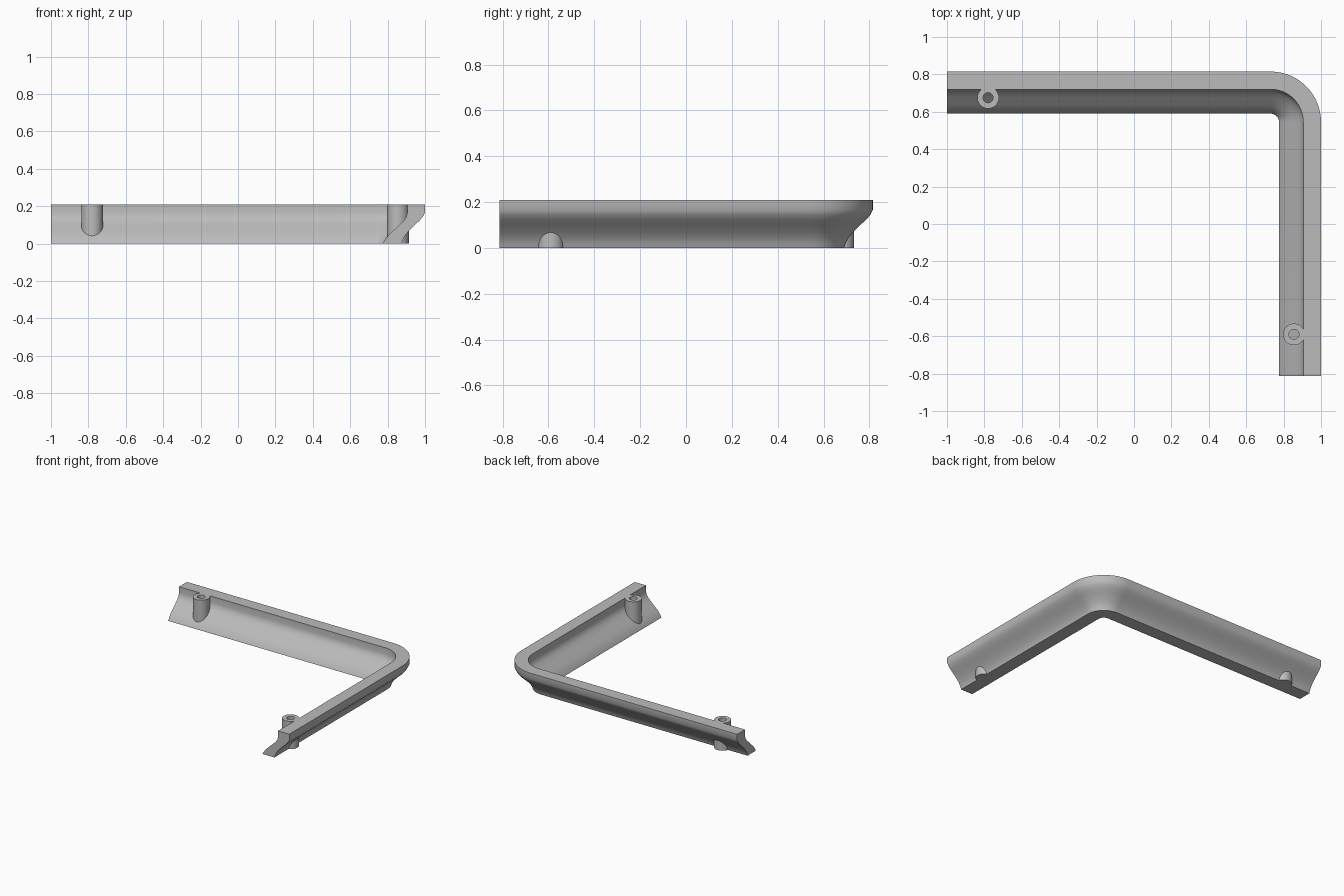
import bpy, bmesh
from math import cos, sin, pi, radians

cube = bpy.data.objects.get("Cube")
if cube:
    bpy.data.objects.remove(cube, do_unlink=True)

grey = bpy.data.materials.new("grey plastic")
grey.use_nodes = True
grey.diffuse_color = (0.5, 0.5, 0.5, 1)
grey.node_tree.nodes["Principled BSDF"].inputs["Base Color"].default_value = (0.5, 0.5, 0.5, 1)

TOP = 0.21
CX, CY, RADIUS = 0.73, 0.545, 0.27   # bend centre and outer radius


def finish(name, bm):
    bmesh.ops.recalc_face_normals(bm, faces=bm.faces)
    mesh = bpy.data.meshes.new(name)
    bm.to_mesh(mesh)
    bm.free()
    mesh.materials.append(grey)
    obj = bpy.data.objects.new(name, mesh)
    bpy.context.collection.objects.link(obj)
    return obj


# Rail section: (inset from the outer edge, height)
section = [(0, TOP), (0, 0.165), (0.012, 0.143), (0.03, 0.122), (0.055, 0.1),
           (0.085, 0.07), (0.105, 0.045), (0.118, 0.022), (0.125, 0),
           (0.225, 0), (0.215, 0.018), (0.195, 0.045), (0.175, 0.064),
           (0.14, 0.097), (0.115, 0.12), (0.1, 0.142), (0.095, 0.165), (0.095, TOP)]


# Rail: section swept along one arm, round the bend and down the other arm
def station(angle, dx=0, dy=0):
    return [(CX + dx + (RADIUS - d) * cos(angle), CY + dy + (RADIUS - d) * sin(angle), z)
            for d, z in section]


STEPS = 24
rings = [station(pi / 2, dx=-1 - CX)]
rings += [station(pi / 2 * (1 - i / STEPS)) for i in range(STEPS + 1)]
rings.append(station(0, dy=-0.813 - CY))

bm = bmesh.new()
loops = [[bm.verts.new(p) for p in ring] for ring in rings]
n = len(section)
for a, b in zip(loops, loops[1:]):
    for i in range(n):
        j = (i + 1) % n
        bm.faces.new((a[i], a[j], b[j], b[i]))
bm.faces.new(loops[0])
bm.faces.new(loops[-1])
rail = finish("corner_rail", bm)


# Screw post: closed tube with a blind hole in its top
def screw_post(name, x, y, r=0.058, hole=0.027, depth=0.15, sides=40):
    bm = bmesh.new()
    rows = [(r, 0), (r, TOP), (hole, TOP), (hole, TOP - depth)]
    loops = [[bm.verts.new((x + q * cos(2 * pi * k / sides), y + q * sin(2 * pi * k / sides), z))
              for k in range(sides)] for q, z in rows]
    for a, b in zip(loops, loops[1:]):
        for k in range(sides):
            m = (k + 1) % sides
            bm.faces.new((a[k], a[m], b[m], b[k]))
    bm.faces.new(loops[0])
    bm.faces.new(loops[-1])
    return finish(name, bm)


posts = [screw_post("back_screw_post", -0.78, 0.675),
         screw_post("side_screw_post", 0.855, -0.59)]

# Smooth curves, sharp edges
bpy.ops.object.select_all(action='DESELECT')
for obj in [rail] + posts:
    obj.select_set(True)
bpy.context.view_layer.objects.active = rail
bpy.ops.object.shade_smooth_by_angle(angle=radians(32))
